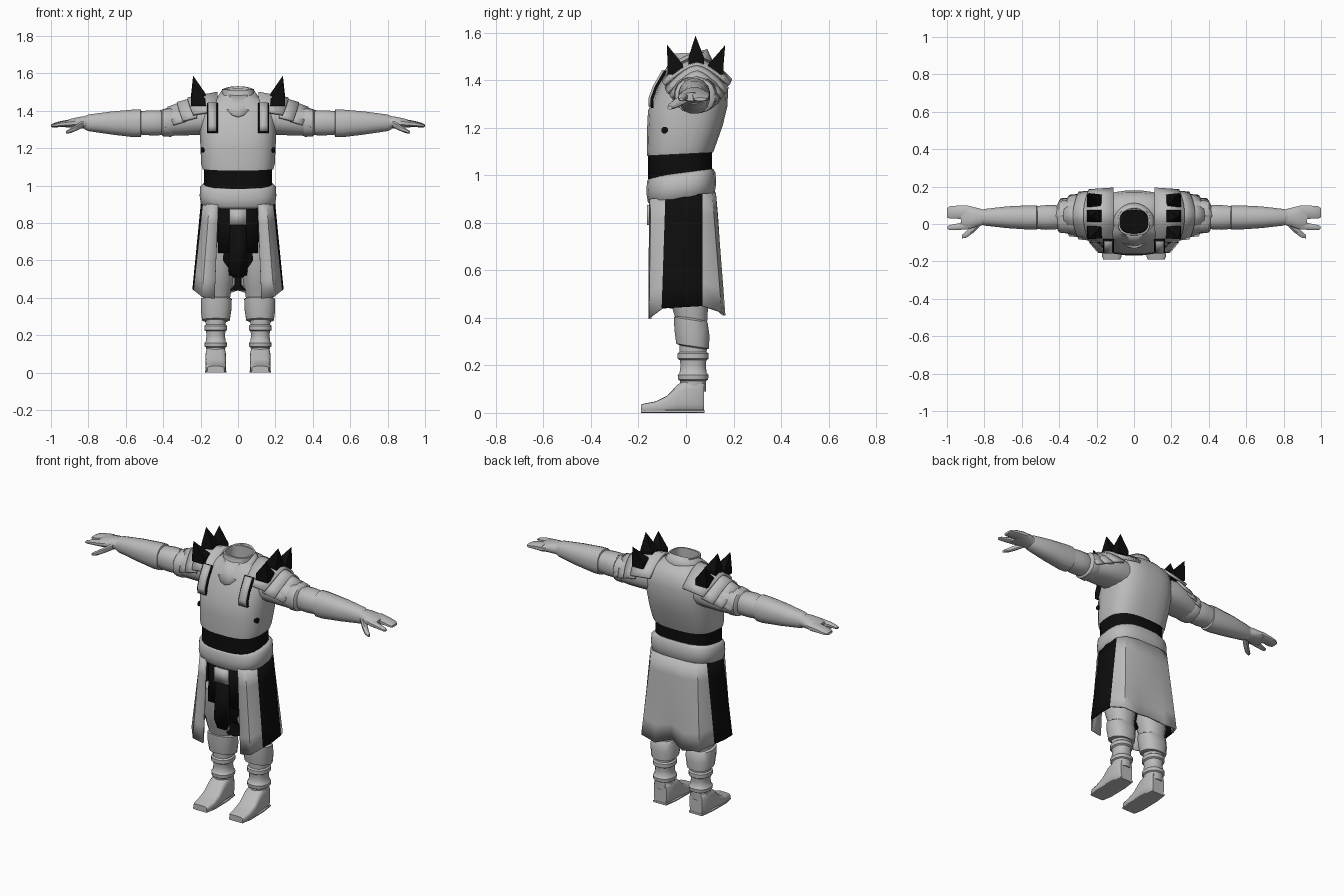
import bpy, bmesh, math
from mathutils import Vector


def material(name, v):
    m = bpy.data.materials.new(name)
    m.diffuse_color = (v, v, v, 1)
    return m


GREY = material("light_grey", 0.5)
BLACK = material("black", 0.004)


def finish(name, bm, mats, mirror=False, thick=0, angle=40):
    bmesh.ops.recalc_face_normals(bm, faces=bm.faces[:])
    me = bpy.data.meshes.new(name)
    bm.to_mesh(me)
    bm.free()
    me.shade_smooth()
    me.set_sharp_from_angle(angle=math.radians(angle))
    ob = bpy.data.objects.new(name, me)
    bpy.context.collection.objects.link(ob)
    for m in mats:
        me.materials.append(m)
    if thick:
        s = ob.modifiers.new("thickness", 'SOLIDIFY')
        s.thickness = thick
        s.offset = 0
    if mirror:
        ob.modifiers.new("mirror", 'MIRROR')
    return ob


def skin(rows, closed):
    """Bridge rows of points into quads."""
    bm = bmesh.new()
    vs = [[bm.verts.new(p) for p in r] for r in rows]
    n = len(rows[0])
    for a, b in zip(vs, vs[1:]):
        for i in range(n if closed else n - 1):
            j = (i + 1) % n
            bm.faces.new((a[i], a[j], b[j], b[i]))
    return bm, vs


def loft(name, axis, rings, mat=GREY, mirror=False, n=16, p=2.3, tilt=0, caps=True, angle=40):
    """Rings are (position on axis, centre a, centre b, radius a, radius b)."""
    rows = []
    for t, ca, cb, ra, rb in rings:
        row = []
        for i in range(n):
            w = 2 * math.pi * (i + 0.5) / n
            c, s = math.cos(w), math.sin(w)
            a = ca + ra * math.copysign(abs(c) ** (2 / p), c)
            b = cb + rb * math.copysign(abs(s) ** (2 / p), s)
            row.append({'x': (t, a, b), 'y': (a, t, b), 'z': (a, b, t + tilt * b)}[axis])
        rows.append(row)
    bm, vs = skin(rows, True)
    if caps:
        bm.faces.new(vs[0])
        bm.faces.new(vs[-1])
    return finish(name, bm, [mat], mirror, angle=angle)


def plate(name, outline, y, mat, thick=0.009, mirror=False):
    """Flat plate facing the front, from an x-z outline."""
    bm = bmesh.new()
    bm.faces.new([bm.verts.new((x, y, z)) for x, z in outline])
    return finish(name, bm, [mat], mirror, thick)


# Torso, open at the neck, with a dark inside
loft("chest", 'z', [(1.09, 0, -.025, .19, .14), (1.12, 0, -.02, .198, .146), (1.2, 0, -.005, .202, .16),
                    (1.28, 0, .007, .205, .168), (1.36, 0, .027, .203, .152), (1.42, 0, .033, .19, .135),
                    (1.465, 0, .03, .13, .105), (1.485, 0, .015, .088, .075), (1.515, 0, .012, .085, .072),
                    (1.515, 0, .012, .076, .062), (1.4, 0, .012, .08, .062)], n=24, p=2.8, caps=False, tilt=.05)
loft("neck_lining", 'z', [(1.40, 0, .012, .082, .064), (1.41, 0, .012, .08, .062)], BLACK)
loft("waist_wrap", 'z', [(.98, 0, -.025, .185, .135), (1.05, 0, -.025, .182, .135), (1.11, 0, -.025, .183, .136)],
     BLACK, n=24, p=2.8)
loft("belt", 'z', [(.895, 0, -.02, .18, .13), (.91, 0, -.02, .2, .142), (.95, 0, -.02, .206, .148),
                   (.995, 0, -.02, .203, .145), (1.013, 0, -.02, .185, .135)], n=24, p=2.8, tilt=.13, angle=60)

# Collar cloth dipping to a point on the chest
rows = []
for k in range(3):
    row = []
    for i in range(24):
        w = 2 * math.pi * i / 24
        c, s = math.cos(w), math.sin(w)
        dip = max(0, -s) ** 3
        top = Vector((.084 * c, .012 + .074 * s, 1.505 + .025 * s))
        low = Vector((.115 * c, .012 + .105 * s - .035 * dip, 1.462 - .095 * dip))
        row.append(top.lerp(low, k / 2))
    rows.append(row)
finish("collar", skin(rows, True)[0], [GREY], thick=.008)

# Shoulder plates: overlapping arches stepping down the arm
for i, (x0, x1, z0, z1, hw, zb) in enumerate([(.11, .27, 1.495, 1.465, .145, 1.40), (.22, .325, 1.47, 1.44, .13, 1.365),
                                              (.28, .375, 1.45, 1.415, .112, 1.345), (.33, .42, 1.425, 1.395, .092, 1.33)]):
    rows = []
    for t in (0, .5, 1):
        x, z = x0 + (x1 - x0) * t, z0 + (z1 - z0) * t
        rows.append([(x - .03 * abs(u) ** 2 * t, .045 + hw * u * (1 - .06 * t), z - (z - zb + .02 * t) * abs(u) ** 1.6)
                     for u in [k / 5 for k in range(-5, 6)]])
    finish("shoulder_plate_%d" % (i + 1), skin(rows, False)[0], [GREY], True, .014)

# Shoulder spikes
for i, (y, ya, za, zb) in enumerate([(-.045, -.08, 1.55, 1.425), (.043, .04, 1.588, 1.455), (.125, .165, 1.548, 1.425)]):
    bm = bmesh.new()
    base = [bm.verts.new((x, y + d, z)) for x, d, z in
            [(.172, -.033, zb), (.25, -.033, zb), (.25, .033, zb), (.172, .033, zb)]]
    mid = [bm.verts.new((v.co.x + .003, v.co.y, v.co.z + .04)) for v in base]
    for v in mid[1:3]:
        v.co.x -= .003
    tip = bm.verts.new((.24, ya, za))
    bm.faces.new(base)
    for a in range(4):
        b = (a + 1) % 4
        bm.faces.new((base[a], base[b], mid[b], mid[a]))
        bm.faces.new((mid[a], mid[b], tip))
    finish("shoulder_spike_%d" % (i + 1), bm, [BLACK], True, angle=20)

# Straps hanging from the shoulder plates, each with a dark backing
for name, g, d, mat, th in [("strap", 0, 0, GREY, .018), ("strap_backing", .007, .006, BLACK, .012)]:
    path = [(-.148, 1.29 - g), (-.15, 1.32), (-.132, 1.37), (-.092, 1.44)]
    rows = [[(.115 - g, y + d, z), (.16 + g, y + d, z)] for y, z in path]
    finish(name, skin(rows, False)[0], [mat], True, th)
loft("side_stud", 'x', [(.17, -.09, 1.19, .015, .015), (.197, -.09, 1.19, .015, .015)], BLACK, True, n=8, p=2)

# Arms
loft("upper_arm", 'x', [(.1, .04, 1.35, .1, .08), (.2, .045, 1.355, .11, .085), (.3, .045, 1.345, .1, .078),
                        (.4, .038, 1.335, .08, .07)], mirror=True)
loft("sleeve_cuff", 'x', [(.345, .04, 1.338, .083, .072), (.36, .04, 1.338, .09, .078), (.4, .038, 1.335, .085, .074),
                          (.41, .038, 1.335, .07, .062)], mirror=True)
loft("elbow", 'x', [(.39, .036, 1.335, .058, .058), (.42, .036, 1.336, .066, .068), (.47, .035, 1.336, .067, .068),
                    (.54, .035, 1.335, .06, .062)], mirror=True)
loft("forearm", 'x', [(.515, .035, 1.334, .055, .06), (.52, .035, 1.334, .065, .075), (.56, .035, 1.333, .066, .075),
                      (.68, .036, 1.335, .059, .062), (.8, .036, 1.336, .045, .045), (.82, .036, 1.336, .038, .036)],
     mirror=True)
loft("palm", 'x', [(.79, .036, 1.337, .038, .038), (.84, .036, 1.338, .052, .032), (.89, .035, 1.334, .066, .025),
                   (.925, .035, 1.33, .06, .018)], mirror=True, n=12)
loft("fingers", 'x', [(.89, .063, 1.334, .037, .022), (.95, .063, 1.329, .036, .016), (.985, .062, 1.323, .034, .012),
                      (1.0, .06, 1.32, .025, .007)], mirror=True, n=10, p=3)
loft("index_finger", 'x', [(.89, -.006, 1.333, .024, .019), (.95, -.016, 1.328, .018, .014),
                           (.985, -.019, 1.322, .014, .01), (.998, -.019, 1.32, .008, .006)], mirror=True, n=8)
loft("thumb", 'x', [(.825, .005, 1.332, .02, .02), (.86, -.025, 1.312, .024, .018), (.895, -.055, 1.294, .019, .014),
                    (.92, -.068, 1.285, .01, .008)], mirror=True, n=8)

# Long skirt, open at the front, with dark side panels and a fold at the back
top = [(.105, -.15), (.15, -.143), (.182, -.085), (.192, -.01), (.182, .067), (.15, .105), (.08, .12), (0, .12)]
low = [(.125, -.152), (.19, -.15), (.232, -.1), (.238, -.02), (.232, .067), (.19, .145), (.09, .16), (0, .128)]
hem = [.395, .405, .44, .445, .45, .425, .41, .44]
rows = []
for k in range(6):
    t = k / 5
    half = [Vector((*a, .915 + .1 * a[1])).lerp(Vector((*b, h)), t) for a, b, h in zip(top, low, hem)]
    half[-1].y += .045 * t * (1 - t)
    rows.append(half + [Vector((-v.x, v.y, v.z)) for v in half[-2::-1]])
skirt = skin(rows, False)[0]
for f in skirt.faces:
    c = f.calc_center_median()
    f.material_index = int(abs(c.x) > .16 and -.08 < c.y < .05)
finish("skirt", skirt, [GREY, BLACK], thick=.012)

# Front cloths
plate("tabard", [(-.042, .8), (.042, .8), (.052, .56), (.03, .51), (-.03, .51), (-.052, .56)], -.15, BLACK)
plate("tabard_loop", [(-.045, .79), (.045, .79), (.045, .875), (-.045, .875)], -.157, GREY, .015)
plate("under_cloth", [(-.108, .64), (.108, .64), (.106, .9), (-.106, .9)], -.125, BLACK)

# Trousers
loft("hips", 'z', [(.52, 0, 0, .1, .07), (.6, 0, -.01, .17, .1), (.9, 0, -.015, .17, .11)], BLACK)
loft("crotch_cloth", 'z', [(.44, 0, -.03, .045, .04), (.47, 0, -.03, .02, .04), (.54, 0, -.02, .02, .05)], BLACK)
loft("thigh", 'z', [(.38, .115, .025, .07, .065), (.46, .115, .015, .085, .08), (.56, .11, 0, .095, .1),
                    (.7, .1, -.01, .09, .1)], mirror=True)

# Lower legs: knee guard, wrapped shin and boot
loft("knee_guard", 'z', [(.28, .118, .03, .062, .055), (.285, .118, .028, .075, .07), (.34, .117, .025, .083, .075),
                         (.395, .116, .02, .084, .072), (.405, .116, .02, .07, .06)], mirror=True, tilt=-.15)
prof = [(.09, .05), (.135, .052), (.14, .06), (.16, .062), (.168, .054), (.2, .05), (.222, .053),
        (.228, .062), (.25, .062), (.257, .054), (.3, .056)]
loft("wrapped_shin", 'z', [(z, .119, .03, r, r + .004) for z, r in prof], mirror=True)
loft("boot", 'y', [(.076, .119, .065, .042, .065), (.06, .119, .07, .052, .07), (.0, .119, .07, .055, .07),
                   (-.035, .119, .06, .055, .06), (-.08, .119, .036, .056, .036), (-.13, .119, .024, .056, .024),
                   (-.175, .119, .02, .052, .02), (-.19, .119, .018, .044, .017)], mirror=True, p=4)
loft("boot_sole", 'y', [(.078, .119, .006, .045, .006), (0, .119, .006, .056, .006), (-.13, .119, .006, .058, .006),
                        (-.19, .119, .006, .047, .006)], mirror=True, p=6)
